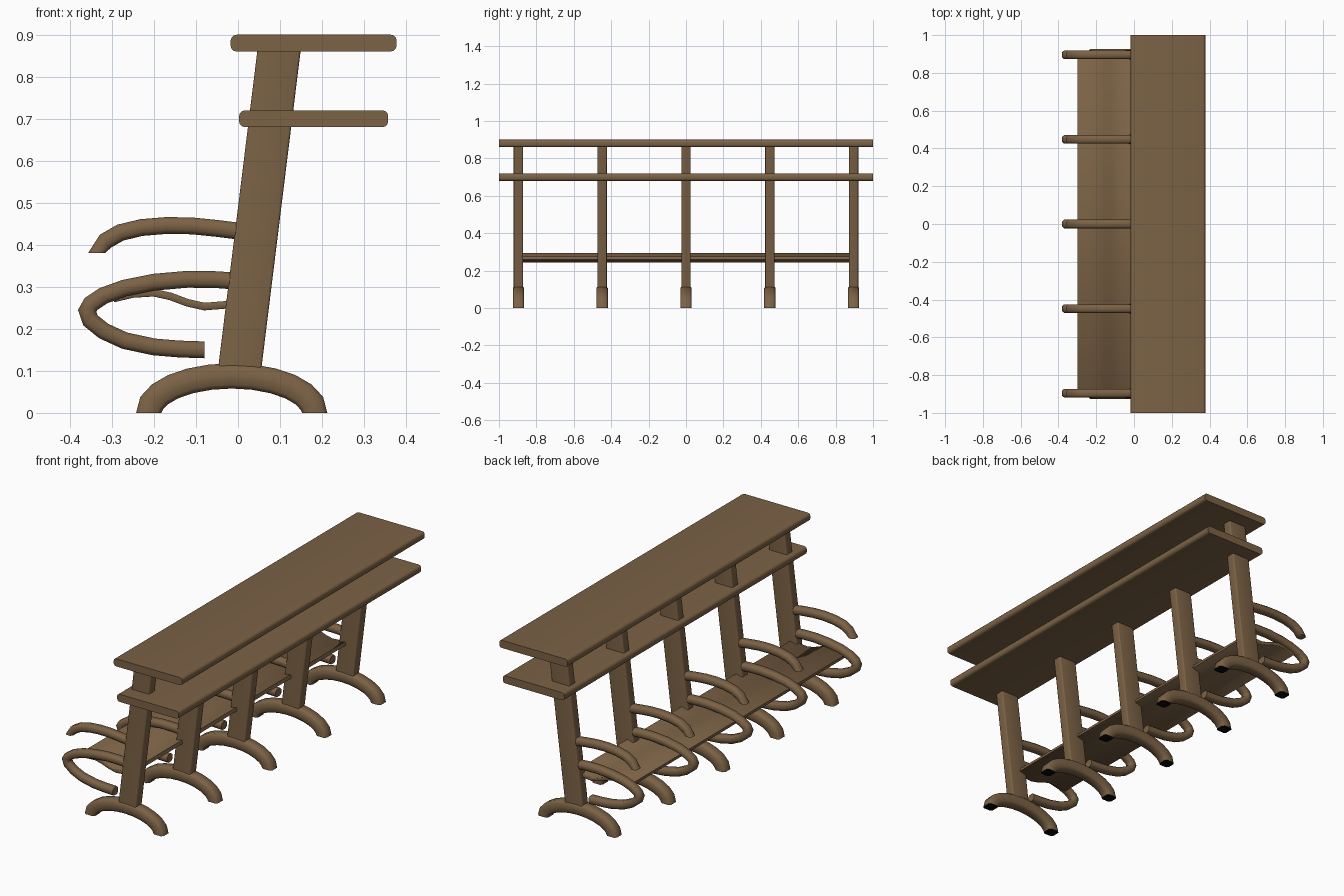
import bpy, bmesh, math
from mathutils import Vector

cube = bpy.data.objects.get("Cube")
if cube:
    bpy.data.objects.remove(cube)


def material(name, colour):
    mat = bpy.data.materials.new(name)
    mat.use_nodes = True
    mat.diffuse_color = colour
    bsdf = mat.node_tree.nodes["Principled BSDF"]
    bsdf.inputs["Base Color"].default_value = colour
    bsdf.inputs["Roughness"].default_value = 0.8
    return mat


wood = material("brown wood", (0.2, 0.122, 0.06, 1))
black = material("black foot pad", (0.002, 0.002, 0.002, 1))


def finish(name, bm, y=0.0):
    bmesh.ops.recalc_face_normals(bm, faces=bm.faces)
    mesh = bpy.data.meshes.new(name)
    bm.to_mesh(mesh)
    bm.free()
    mesh.materials.append(wood)
    obj = bpy.data.objects.new(name, mesh)
    obj.location.y = y
    bpy.context.collection.objects.link(obj)
    bpy.ops.object.select_all(action='DESELECT')
    obj.select_set(True)
    bpy.context.view_layer.objects.active = obj
    bpy.ops.object.shade_smooth_by_angle(angle=math.radians(50))
    return obj


def box(name, centre, size, axis, radius, y=0.0, lean=0.0):
    """Box with the edges along one axis rounded, optionally leaning in x."""
    bm = bmesh.new()
    bmesh.ops.create_cube(bm, size=1)
    for v in bm.verts:
        v.co = Vector(a * b for a, b in zip(v.co, size)) + Vector(centre)
    edges = [e for e in bm.edges
             if abs(e.verts[0].co[axis] - e.verts[1].co[axis]) > size[axis] / 2]
    bmesh.ops.bevel(bm, geom=edges, offset=radius, segments=3,
                    profile=0.5, affect='EDGES')
    for v in bm.verts:
        v.co.x += lean * (v.co.z - centre[2])
    return finish(name, bm, y)


def sweep(name, path, width, height, corner, y=0.0, start=None, end=None):
    """Chamfered bar swept along a path in the x-z plane."""
    w, h, c = width / 2, height / 2, corner
    section = [(w, h - c), (w - c, h), (c - w, h), (-w, h - c),
               (-w, c - h), (c - w, -h), (w - c, -h), (w, c - h)]
    pts = [Vector(p) for p in path]
    bm = bmesh.new()
    rings = []
    for i, p in enumerate(pts):
        before = (p - pts[i - 1]).normalized() if i else None
        after = (pts[i + 1] - p).normalized() if i + 1 < len(pts) else None
        if before and after:
            tangent = (before + after).normalized()
            stretch = 1 / max(0.5, tangent.dot(after))
        else:
            tangent = Vector((start if after else end) or after or before)
            stretch = 1
        normal = Vector((-tangent.y, tangent.x)) * stretch
        rings.append([bm.verts.new((p.x + normal.x * b, a, p.y + normal.y * b))
                      for a, b in section])
    for r, s in zip(rings, rings[1:]):
        for k in range(8):
            n = (k + 1) % 8
            bm.faces.new((r[k], r[n], s[n], s[k]))
    bm.faces.new(rings[0])
    bm.faces.new(rings[-1])
    return finish(name, bm, y)


# Two long table boards
box("table_top", (0.18, 0, 0.88), (0.395, 2, 0.04), 1, 0.014)
box("lower_shelf", (0.18, 0, 0.70), (0.355, 2, 0.04), 1, 0.014)

# Long curved seat board
seat = [(-0.297, 0.272), (-0.25, 0.283), (-0.2, 0.286), (-0.16, 0.277),
        (-0.12, 0.262), (-0.08, 0.253), (-0.03, 0.257), (0.01, 0.268)]
sweep("seat", seat, 1.79, 0.018, 0.002)

# Paths shared by every support
arch = [(-0.015 - 0.1975 * math.cos(math.pi * i / 12),
         0.088 * math.sin(math.pi * i / 12)) for i in range(13)]
upper_arm = [(0.03, 0.429), (-0.05, 0.439), (-0.11, 0.445), (-0.17, 0.446),
             (-0.23, 0.441), (-0.28, 0.429), (-0.315, 0.409), (-0.337, 0.38)]
lower_arm = [(0.03, 0.311), (-0.05, 0.317), (-0.12, 0.318), (-0.2, 0.311),
             (-0.27, 0.297), (-0.32, 0.279), (-0.35, 0.259), (-0.359, 0.243),
             (-0.351, 0.22), (-0.32, 0.195), (-0.27, 0.172), (-0.2, 0.157),
             (-0.14, 0.152), (-0.08, 0.15)]

# Five supports: arched foot, leaning post and two bent arms
for n in range(5):
    y = (n - 2) * 0.448
    foot = sweep(f"foot_{n + 1}", arch, 0.06, 0.06, 0.01, y, (0, 1), (0, -1))
    foot.data.materials.append(black)
    for face in foot.data.polygons:
        if face.center.z < 0.001:
            face.material_index = 1
    box(f"post_{n + 1}", (0.051, 0, 0.485), (0.103, 0.05, 0.78), 2, 0.006, y, 0.1235)
    sweep(f"upper_arm_{n + 1}", upper_arm, 0.046, 0.04, 0.01, y, end=(0, -1))
    sweep(f"lower_arm_{n + 1}", lower_arm, 0.046, 0.04, 0.01, y, end=(1, 0))
